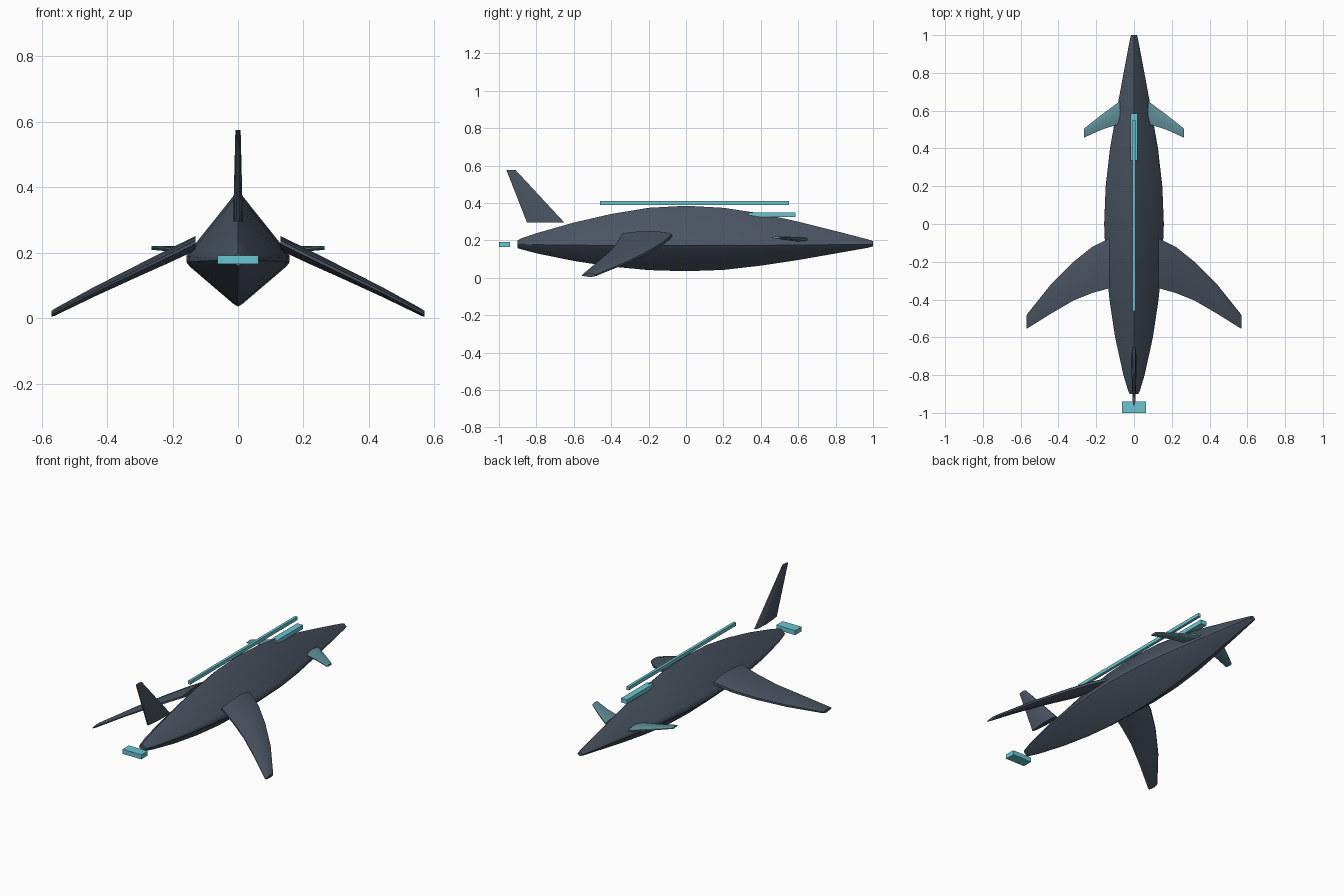
import bpy, bmesh, math
from mathutils import Vector

if "Cube" in bpy.data.objects:
    bpy.data.objects.remove(bpy.data.objects["Cube"])


def material(name, rgb):
    m = bpy.data.materials.new(name)
    m.use_nodes = True
    m.diffuse_color = (*rgb, 1)
    m.node_tree.nodes["Principled BSDF"].inputs["Base Color"].default_value = (*rgb, 1)
    return m


SLATE = material("slate blue", (0.07, 0.092, 0.125))
TEAL = material("muted teal", (0.12, 0.27, 0.31))
CYAN = material("light cyan", (0.15, 0.56, 0.63))


def loft(name, rings, mat, angle=35):
    """Skin a row of closed rings and cap both ends."""
    bm = bmesh.new()
    loops = [[bm.verts.new(p) for p in ring] for ring in rings]
    n = len(loops[0])
    for a, b in zip(loops, loops[1:]):
        for i in range(n):
            bm.faces.new((a[i], a[(i + 1) % n], b[(i + 1) % n], b[i]))
    bm.faces.new(loops[0])
    bm.faces.new(loops[-1])
    bmesh.ops.recalc_face_normals(bm, faces=bm.faces)
    me = bpy.data.meshes.new(name)
    bm.to_mesh(me)
    bm.free()
    me.materials.append(mat)
    ob = bpy.data.objects.new(name, me)
    bpy.context.collection.objects.link(ob)
    bpy.ops.object.select_all(action="DESELECT")
    ob.select_set(True)
    bpy.context.view_layer.objects.active = ob
    bpy.ops.object.shade_smooth_by_angle(angle=math.radians(angle))
    return ob


def box(name, x, y0, y1, z0, z1, mat):
    ring = lambda y: [(-x, y, z0), (x, y, z0), (x, y, z1), (-x, y, z1)]
    return loft(name, [ring(y0), ring(y1)], mat)


# Airfoil outline: chord fraction and thickness side
FOIL = [(0, 0.35), (0.12, 0.75), (0.4, 1), (0.75, 0.7), (1, 0.25),
        (1, -0.25), (0.75, -0.7), (0.4, -1), (0.12, -0.75), (0, -0.35)]


def wing_pair(name, stations, mat):
    """Each station: x, leading y, trailing y, leading z, trailing z, half thickness."""
    for side, s in (("left", 1), ("right", -1)):
        rings = []
        for x, y0, y1, z0, z1, h in stations:
            rings.append([(s * x, y0 + (y1 - y0) * c, z0 + (z1 - z0) * c + h * t)
                          for c, t in FOIL])
        loft(f"{side}_{name}", rings, mat)


# Fuselage: rounded diamond sections (y, half width, top, bottom)
HULL = [(-0.9, 0.022, 0.2, 0.158), (-0.88, 0.032, 0.211, 0.152), (-0.8, 0.056, 0.238, 0.131),
        (-0.6, 0.1, 0.295, 0.09), (-0.4, 0.13, 0.341, 0.06), (-0.2, 0.15, 0.374, 0.041),
        (0, 0.158, 0.385, 0.035), (0.2, 0.15, 0.374, 0.042), (0.4, 0.127, 0.344, 0.065),
        (0.6, 0.092, 0.3, 0.095), (0.8, 0.055, 0.25, 0.13), (0.97, 0.023, 0.206, 0.16),
        (1, 0.016, 0.196, 0.168)]
SECTION = [(0, 1), (0.09, 0.94), (0.94, 0.12), (1, 0.04), (1, -0.06), (0.94, -0.15), (0.09, -0.94)]
SECTION += [(0, -1)] + [(-u, v) for u, v in SECTION[:0:-1]]
MID = 0.18
loft("fuselage", [[(w * u, y, MID + v * ((top - MID) if v > 0 else (MID - low)))
                   for u, v in SECTION] for y, w, top, low in HULL], SLATE)

# Swept, drooping main wings
wing_pair("wing", [(0.13, -0.075, -0.34, 0.226, 0.232, 0.022),
                   (0.22, -0.12, -0.365, 0.185, 0.187, 0.021),
                   (0.32, -0.2, -0.405, 0.138, 0.138, 0.018),
                   (0.44, -0.32, -0.475, 0.08, 0.08, 0.015),
                   (0.56, -0.47, -0.55, 0.018, 0.018, 0.011),
                   (0.57, -0.485, -0.555, 0.013, 0.013, 0.009)], SLATE)

# Small forward wings
wing_pair("forward_wing", [(0.075, 0.65, 0.53, 0.205, 0.207, 0.012),
                           (0.17, 0.58, 0.5, 0.209, 0.211, 0.01),
                           (0.265, 0.505, 0.457, 0.214, 0.216, 0.006)], TEAL)

# Tail fin
loft("tail_fin", [[(h * t, y0 + (y1 - y0) * c, z) for c, t in FOIL]
                  for z, y0, y1, h in ((0.295, -0.65, -0.85, 0.015),
                                       (0.575, -0.91, -0.96, 0.008))], SLATE)

# Light strips and engine block
box("spine_strip", 0.008, -0.46, 0.55, 0.39, 0.41, CYAN)
box("canopy_strip", 0.019, 0.335, 0.585, 0.325, 0.35, CYAN)
box("engine_block", 0.0625, -1, -0.94, 0.165, 0.192, CYAN)
